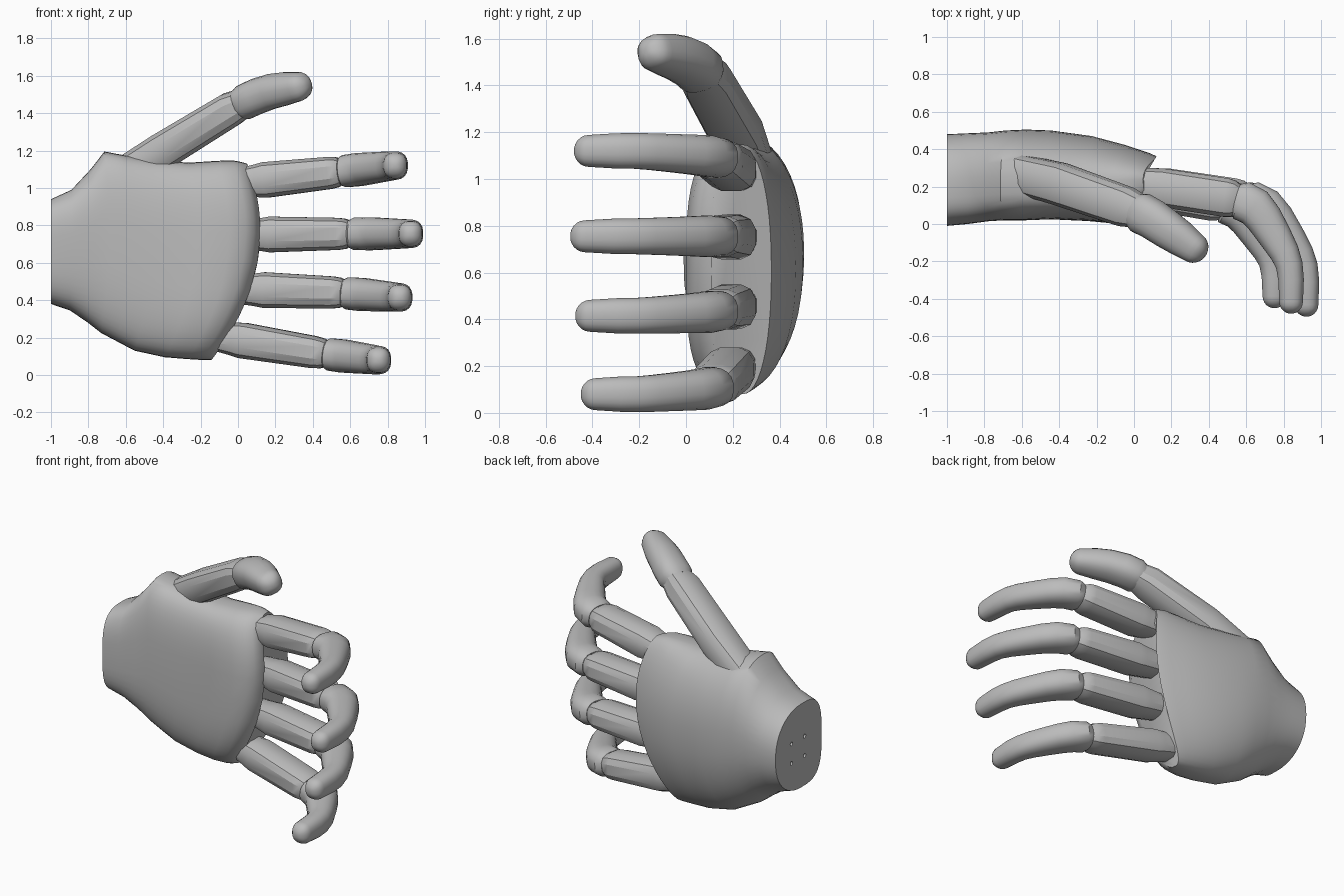
import bpy, bmesh, math
from mathutils import Vector

cube = bpy.data.objects.get("Cube")
if cube:
    bpy.data.objects.remove(cube, do_unlink=True)

grey = bpy.data.materials.new("plain_grey")
grey.use_nodes = True
colour = (0.5, 0.5, 0.5, 1)
grey.diffuse_color = colour
grey.node_tree.nodes["Principled BSDF"].inputs["Base Color"].default_value = colour


def superellipse(angle, power):
    c, s = math.cos(angle), math.sin(angle)
    return (math.copysign(abs(c) ** (2 / power), c),
            math.copysign(abs(s) ** (2 / power), s))


def skin(name, rings, sharp=35):
    """Join rings of points into a closed, smooth-shaded solid."""
    bm = bmesh.new()
    loops = [[bm.verts.new(p) for p in ring] for ring in rings]
    n = len(loops[0])
    for a, b in zip(loops, loops[1:]):
        for i in range(n):
            j = (i + 1) % n
            bm.faces.new((a[i], a[j], b[j], b[i]))
    bm.faces.new(loops[0][::-1])
    bm.faces.new(loops[-1])
    bmesh.ops.recalc_face_normals(bm, faces=bm.faces)
    mesh = bpy.data.meshes.new(name)
    bm.to_mesh(mesh)
    bm.free()
    mesh.materials.append(grey)
    obj = bpy.data.objects.new(name, mesh)
    bpy.context.collection.objects.link(obj)
    bpy.ops.object.select_all(action='DESELECT')
    obj.select_set(True)
    bpy.context.view_layer.objects.active = obj
    bpy.ops.object.shade_smooth_by_angle(angle=math.radians(sharp))
    return obj


def limb(name, stations, side, n=20, power=2.4, round_tip=False, sharp=35):
    """Loft along stations of (point, half depth, half width); side is the width axis."""
    pts = [(Vector(p), a, b) for p, a, b in stations]
    if round_tip:
        end, a, b = pts[-1]
        d = (end - pts[-2][0]).normalized()
        for k in (0.3, 0.55, 0.75, 0.9, 0.98):
            f = math.sqrt(1 - k * k)
            pts.append((end + d * a * k, a * f, b * f))
    rings = []
    for i, (p, a, b) in enumerate(pts):
        t = (pts[min(i + 1, len(pts) - 1)][0] - pts[max(i - 1, 0)][0]).normalized()
        depth = t.cross(side).normalized()
        width = depth.cross(t)
        ring = []
        for k in range(n):
            c, s = superellipse(2 * math.pi * (k + 0.5) / n, power)
            ring.append(p + depth * a * c + width * b * s)
        rings.append(ring)
    return skin(name, rings, sharp)


# Palm: sections from the wrist to the curved finger edge
# (fraction, bottom, top, palm side, back side)
sections = [(0, .38, .94, -.01, .48), (.1, .345, .99, .0, .485),
            (.2, .28, 1.1, .015, .49), (.28, .225, 1.195, .02, .5),
            (.38, .18, 1.175, .02, .505), (.5, .13, 1.155, .025, .5),
            (.7, .095, 1.135, .015, .47), (.85, .085, 1.145, .0, .425),
            (.93, .081, 1.148, .02, .395), (.97, .08, 1.14, .05, .38),
            (1, .08, 1.13, .11, .365)]
rings = []
for u, low, high, front, back in sections:
    ring = []
    mid_y = .2 + .04 * u
    for k in range(48):
        angle = 2 * math.pi * k / 48
        is_back = math.sin(angle) > 0
        c, s = superellipse(angle, 2.2 if is_back else 3.2)
        z = (low + high) / 2 + c * (high - low) / 2
        y = mid_y + s * ((back - mid_y) if is_back else (mid_y - front))
        edge = .12 - .55 * (z - .77) ** 2
        ring.append((-1 + u * (edge + 1), y, z))
    rings.append(ring)
palm = skin("palm", rings, 50)

# Four small mounting holes in the wrist face
bm = bmesh.new()
for y in (.17, .31):
    for z in (.58, .71):
        ret = bmesh.ops.create_cone(bm, cap_ends=True, segments=12,
                                    radius1=.013, radius2=.013, depth=.1)
        for v in ret["verts"]:
            v.co = Vector((v.co.z - 1, v.co.x + y, v.co.y + z))
mesh = bpy.data.meshes.new("hole_cutter")
bm.to_mesh(mesh)
bm.free()
mesh.materials.append(grey)
cutter = bpy.data.objects.new("hole_cutter", mesh)
bpy.context.collection.objects.link(cutter)
cutter.hide_render = True
cutter.hide_set(True)
cut = palm.modifiers.new("holes", 'BOOLEAN')
cut.operation = 'DIFFERENCE'
cut.object = cutter

# Fingers: (name, base, joint, tip height, reach scale in x, in y)
fingers = [("index", (-.02, .22, 1.025), (.53, .135, 1.085), 1.12, 1.0, 1.01),
           ("middle", (.0, .22, .75), (.575, .135, .755), .755, 1.12, 1.04),
           ("ring", (-.03, .22, .46), (.545, .135, .44), .415, 1.03, 1.0),
           ("little", (-.16, .22, .215), (.45, .115, .115), .08, .97, .92)]
# Offsets along the curled outer part: (dx, dy, half depth, half width)
curl = [(.02, -.003, .085, .075), (.045, -.01, .107, .087), (.115, -.045, .107, .089),
        (.165, -.105, .1, .086), (.225, -.2, .09, .082), (.275, -.285, .08, .079),
        (.3, -.35, .073, .077), (.31, -.43, .069, .076), (.31, -.545, .064, .069)]
for name, base, joint, tip_z, reach_x, reach_y in fingers:
    a, b = Vector(base), Vector(joint)
    # Straight inner link with chamfered sides
    profile = [(0, .085, .075), (.22, .1, .09), (.3, .106, .098),
               (.93, .106, .088), (1.0, .1, .082), (1.06, .08, .065)]
    limb(name + "_inner_link", [(a.lerp(b, f), d, w) for f, d, w in profile],
         Vector((0, 0, 1)), n=12, power=2.8, sharp=28)
    # Curled outer link with rounded tip
    stations = []
    for dx, dy, d, w in curl:
        rise = (tip_z - b.z) * min(1, dx / .3)
        stations.append((b + Vector((dx * reach_x, dy * reach_y, rise)), d, w))
    limb(name + "_outer_link", stations, Vector((0, 0, 1)), round_tip=True)

# Thumb
thumb_side = Vector((-.5, 0, .85))
limb("thumb_inner_link", [((-.62, .27, 1.06), .105, .1), ((-.4, .215, 1.2), .115, .102),
                          ((-.04, .09, 1.42), .108, .095), ((.03, .065, 1.455), .09, .08)],
     thumb_side, n=12, power=2.8, sharp=28)
limb("thumb_outer_link", [((.0, .075, 1.445), .09, .08), ((.035, .06, 1.46), .11, .095),
                          ((.1, .025, 1.49), .108, .096), ((.18, -.03, 1.517), .103, .093),
                          ((.25, -.078, 1.53), .095, .088), ((.315, -.125, 1.54), .082, .078)],
     thumb_side, round_tip=True)
